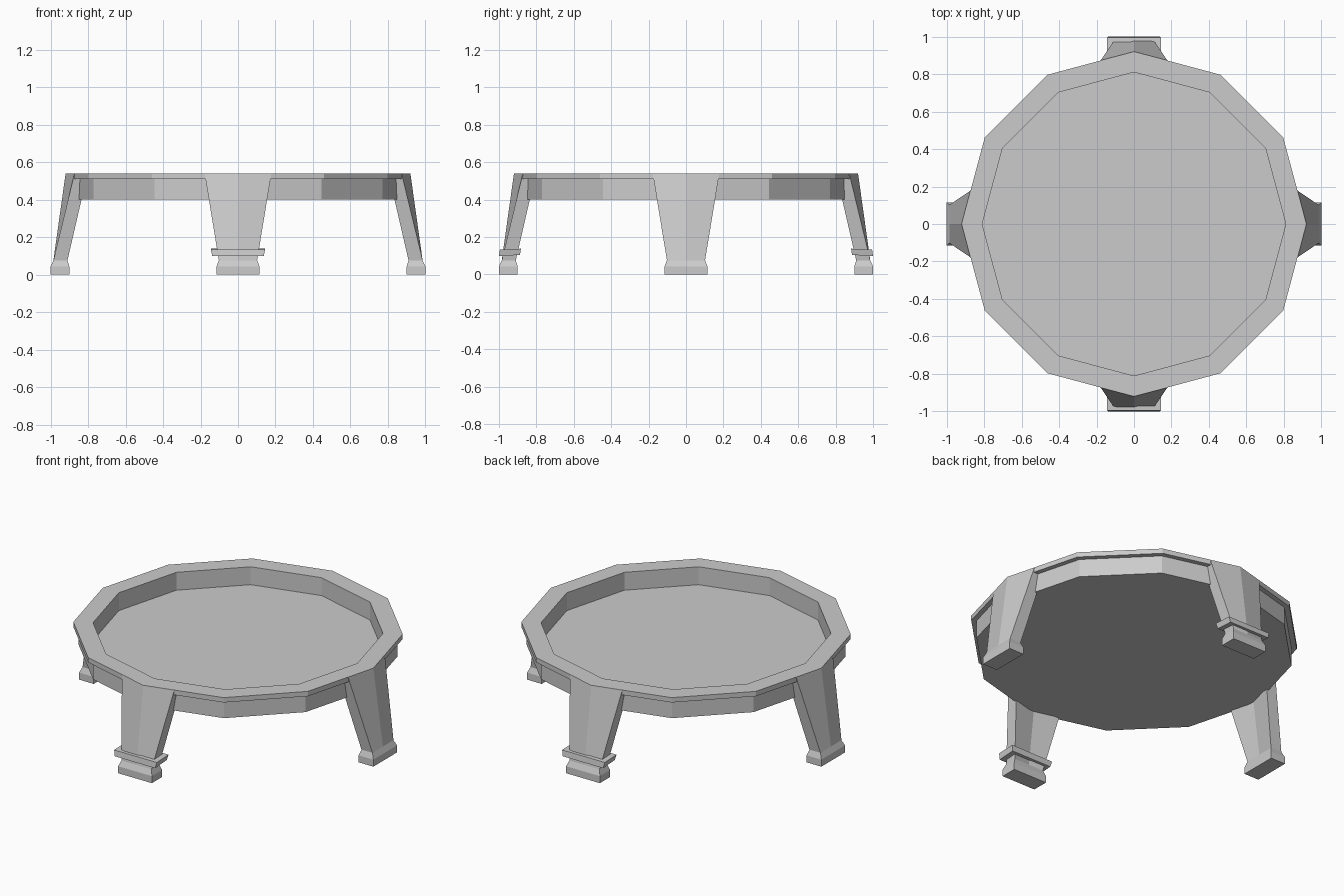
import bpy, bmesh, math

if "Cube" in bpy.data.objects:
    bpy.data.objects.remove(bpy.data.objects["Cube"])


def loft(name, rings, angle=0.0):
    """Skin a stack of closed rings, cap both ends, turn about z."""
    bm = bmesh.new()
    c, s = math.cos(angle), math.sin(angle)
    loops = [[bm.verts.new((x * c - y * s, x * s + y * c, z)) for x, y, z in ring] for ring in rings]
    n = len(loops[0])
    for a, b in zip(loops, loops[1:]):
        for i in range(n):
            j = (i + 1) % n
            bm.faces.new((a[i], a[j], b[j], b[i]))
    bm.faces.new(loops[0][::-1])
    bm.faces.new(loops[-1])
    bmesh.ops.recalc_face_normals(bm, faces=bm.faces)
    mesh = bpy.data.meshes.new(name)
    bm.to_mesh(mesh)
    bm.free()
    obj = bpy.data.objects.new(name, mesh)
    bpy.context.collection.objects.link(obj)
    return obj


def polygon(r, z, n=12):
    return [(r * math.cos(2 * math.pi * i / n), r * math.sin(2 * math.pi * i / n), z) for i in range(n)]


def section(z, inner, outer, half, bend=0.0):
    """Leg cross-section; bend pulls the corners back to follow the rim."""
    return [(outer - bend, -half, z), (outer, 0, z), (outer - bend, half, z),
            (inner - bend, half, z), (inner, 0, z), (inner - bend, -half, z)]


# Twelve-sided tray top: underside, apron, overhanging rim, recessed floor
tray = [(0.89, 0.40), (0.89, 0.51), (0.92, 0.51), (0.92, 0.54), (0.81, 0.54), (0.81, 0.43)]
loft("tray_top", [polygon(r, z) for r, z in tray])

# Four splayed legs with block feet
leg = [section(0.0, 0.90, 1.0, 0.115), section(0.043, 0.90, 1.0, 0.115),
       section(0.076, 0.91, 0.985, 0.102), section(0.539, 0.85, 0.92, 0.178, 0.047)]
for name, turn in (("right", 0), ("back", 1), ("left", 2), ("front", 3)):
    angle = turn * math.pi / 2
    loft(name + "_leg", leg, angle)
    # Collars only on the front and back legs, tilted with the leg
    if turn % 2:
        rings = [[(0.888, -0.137, 0.105), (1.0, -0.137, 0.098), (1.0, 0.137, 0.098), (0.888, 0.137, 0.105)],
                 [(0.882, -0.145, 0.138), (0.995, -0.145, 0.133), (0.995, 0.145, 0.133), (0.882, 0.145, 0.138)]]
        loft(name + "_collar", rings, angle)
